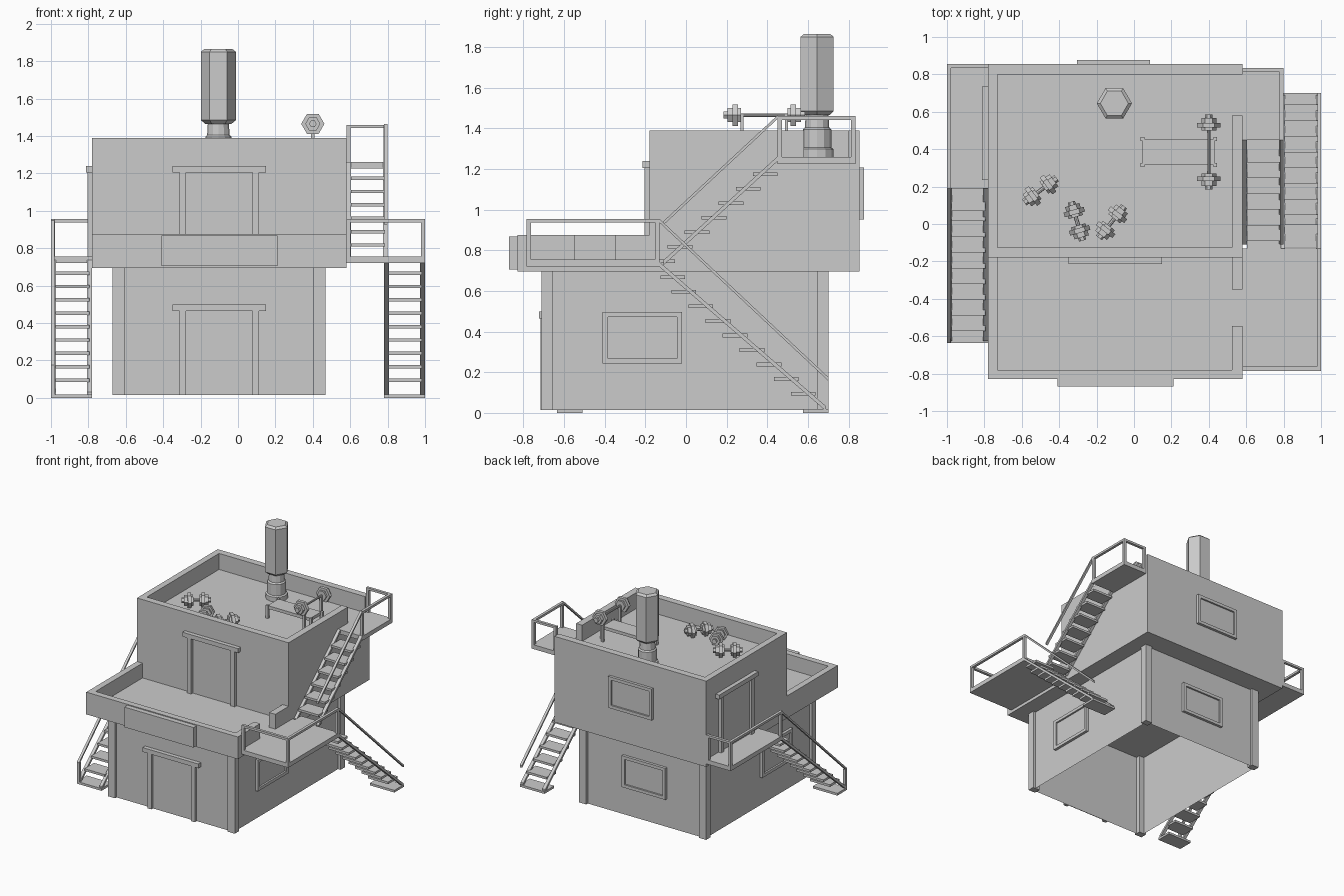
import bpy, math
from mathutils import Vector, Matrix

if "Cube" in bpy.data.objects:
    bpy.data.objects.remove(bpy.data.objects["Cube"])


def mesh(name, verts, faces):
    me = bpy.data.meshes.new(name)
    me.from_pydata(verts, [], faces)
    ob = bpy.data.objects.new(name, me)
    bpy.context.collection.objects.link(ob)
    return ob


def box(name, x, y, z, bottom=True):
    v = [(a, b, c) for c in z for b in y for a in x]
    f = [(4, 5, 7, 6), (0, 1, 5, 4), (1, 3, 7, 5), (3, 2, 6, 7), (2, 0, 4, 6)]
    return mesh(name, v, f + ([(0, 2, 3, 1)] if bottom else []))


def beam(name, p, q, w=.02, h=.018):
    # sloped bar in the yz plane with upright ends
    v = [(e[0] + a, e[1], e[2] + c) for e in (p, q) for a, c in
         ((-w/2, -h/2), (w/2, -h/2), (w/2, h/2), (-w/2, h/2))]
    f = [(i, (i+1) % 4, (i+1) % 4 + 4, i + 4) for i in range(4)]
    if q[1] > p[1]:
        f = [t[::-1] for t in f] + [(0, 1, 2, 3), (7, 6, 5, 4)]
    else:
        f += [(3, 2, 1, 0), (4, 5, 6, 7)]
    return mesh(name, v, f)


def lathe(name, prof, n, matrix, turn=0):
    # stacked rings (radius, height), capped at both ends
    v = [(r*math.cos(turn + 2*math.pi*i/n), r*math.sin(turn + 2*math.pi*i/n), z)
         for r, z in prof for i in range(n)]
    f = [(k*n + i, k*n + (i+1) % n, (k+1)*n + (i+1) % n, (k+1)*n + i)
         for k in range(len(prof) - 1) for i in range(n)]
    f += [tuple(range(n))[::-1], tuple(range((len(prof)-1)*n, len(prof)*n))]
    ob = mesh(name, v, f)
    ob.data.transform(matrix)
    return ob


# Ground floor: open-bottomed walls and corner pilasters
box("ground_walls", (-.65, .445), (-.69, .68), (.015, .695), bottom=False)
for x in ((-.67, -.605), (.405, .468)):
    for y in ((-.71, -.655), (.645, .70)):
        box("corner_pilaster", x, y, (.015, .695))

# Terrace slab with parapets, leaving a gap for the right landing
box("terrace_slab", (-.78, .58), (-.83, -.18), (.695, .755))
P = (.755, .875)
box("terrace_parapet_front", (-.78, .58), (-.83, -.78), P)
box("terrace_parapet_left", (-.78, -.73), (-.78, -.18), P)
box("terrace_parapet_right_a", (.525, .58), (-.78, -.545), P)
box("terrace_parapet_right_b", (.525, .58), (-.35, -.18), P)
box("blank_front_panel", (-.41, .21), (-.87, -.83), (.705, .868))

# Upper floor and roof parapets, leaving a gap for the upper landing
box("upper_floor", (-.78, .58), (-.18, .855), (.695, 1.26))
P = (1.26, 1.39)
box("roof_parapet_front", (-.78, .58), (-.18, -.125), P)
box("roof_parapet_back", (-.78, .58), (.80, .855), P)
box("roof_parapet_left", (-.78, -.73), (-.125, .80), P)
box("roof_parapet_right", (.525, .58), (-.125, .58), P)


# Openings: built in local (u, out, z), then placed on a wall
def place(ob, origin, angle):
    ob.data.transform(Matrix.Translation(origin) @ Matrix.Rotation(angle, 4, 'Z'))


def door(origin, angle, out=.025, h=.45):
    for s in (-1, 1):
        u = sorted((s*.177, s*.213))
        place(box("door_jamb", u, (-out, 0), (0, h)), origin, angle)
    place(box("door_header", (-.25, .25), (-out-.008, 0), (h, h + .035)), origin, angle)
    place(box("door_leaf", (-.177, .177), (-.004, 0), (0, h)), origin, angle)


def window(origin, angle):
    W, H, t, d = .195, .1275, .025, .022
    for s in (-1, 1):
        place(box("window_frame_side", sorted((s*W, s*(W-t))), (-d, 0), (-H, H)), origin, angle)
        place(box("window_frame_rail", (t-W, W-t), (-d, 0), sorted((s*H, s*(H-t)))), origin, angle)
    place(box("window_pane", (t-W, W-t), (-.008, 0), (t-H, H-t)), origin, angle)


R = math.pi / 2
door((-.10, -.69, .015), 0)
door((-.10, -.18, .755), 0)
door((-.78, .485, .755), -R)
window((.445, -.215, .37), R)
window((-.65, -.215, .37), -R)
window((-.11, .68, .37), 2*R)
window((-.11, .855, 1.08), 2*R)


# Landings with guard rails on the outer side and one end
def landing(name, x, y, top, outer, end, t=.022):
    box(name + "_deck", x, y, (top - .035, top))
    inner = x[0] if outer == x[1] else x[1]
    other = y[0] if end == y[1] else y[1]
    so = -1 if outer == x[1] else 1
    se = -1 if end == y[1] else 1
    ox, ey = sorted((outer, outer + so*t)), sorted((end, end + se*t))
    H = top + .20
    for px, py in ((ox, ey), (ox, sorted((other, other - se*t))),
                   (sorted((inner, inner - so*t)), ey)):
        box(name + "_post", px, py, (top, H - .018))
    box(name + "_side_rail", ox, y, (H - .018, H))
    ex = (x[0], ox[0]) if outer == x[1] else (ox[1], x[1])
    box(name + "_end_rail", ex, ey, (H - .018, H))


landing("right_landing", (.58, 1), (-.785, -.13), .755, 1, -.785)
landing("left_landing", (-1, -.78), (.19, .855), .755, -1, .855)
landing("upper_landing", (.58, .80), (.45, .835), 1.26, .80, .835)


# Stairs: treads between two thin stringers plus an outer handrail
def stair(name, x, treads, lo, hi, rail_lo, rail_hi, rail_x):
    for yc, z in treads:
        box(name + "_tread", (x[0] + .025, x[1] - .015), (yc - .061, yc + .061), (z - .009, z + .009))
    for sx in (x[0] + .013, x[1] - .013):
        beam(name + "_stringer", (sx, *lo), (sx, *hi), .026, .024)
    beam(name + "_handrail", (rail_x, *rail_lo), (rail_x, *rail_hi))


low = [(.577 - .084*k, .095 + .0715*k) for k in range(8)] + [(-.065, .667)]
lo, hi, rl, rh = (.69, .02), (-.13, .73), (.70, .167), (-.13, .945)
stair("right_stair", (.78, 1), low, lo, hi, rl, rh, .99)
box("right_stair_foot", (.78, 1), (.575, .70), (0, .018))


def flip(p):  # the left flight runs the opposite way
    return (.065 - p[0], p[1])


stair("left_stair", (-1, -.78), [flip(p) for p in low], flip(lo), flip(hi), flip(rl), flip(rh), -.99)
box("left_stair_foot", (-1, -.78), (-.635, -.51), (0, .018))
box("left_stair_newel", (-1, -.978), (-.635, -.613), (.018, .17))
stair("upper_stair", (.578, .80), [(.39 - .084*j, 1.175 - .0715*j) for j in range(7)],
      (-.11, .74), (.45, 1.25), (-.11, .935), (.45, 1.455), .79)

# Rooftop punch-bag column: pedestal and hexagonal bag
at = Matrix.Translation((-.105, .645, 0))
lathe("bag_pedestal", [(.082, 1.26), (.082, 1.298), (.07, 1.305), (.07, 1.395), (.06, 1.405),
                       (.056, 1.475)], 12, at)
lathe("hexagonal_bag", [(.07, 1.465), (.094, 1.485), (.094, 1.85), (.075, 1.865)], 6, at)


# Weights: a bar with two stepped hexagonal plate sets
def weights(name, centre, direction, half, bar_r, big, small):
    m = Matrix.Translation(centre) @ Vector(direction).to_track_quat('Z', 'Y').to_matrix().to_4x4()
    lathe(name + "_bar", [(bar_r, -half), (bar_r, half)], 8, m)
    for s in (0, math.pi):
        mm = m @ Matrix.Rotation(s, 4, 'X')
        lathe(name + "_plates", [(small, half - .015), (small, half), (big, half), (big, half + .026),
                                 (small, half + .026), (small, half + .052), (small*.5, half + .052),
                                 (small*.5, half + .07)], 6, mm)


weights("barbell", (.40, .385, 1.465), (0, 1, 0), .13, .008, .062, .04)
for c, d in (((-.50, .18), (.8, .6)), ((-.305, .015), (.28, -.96)), ((-.12, .01), (.62, .78))):
    weights("dumbbell", (*c, 1.31), (*d, 0), .038, .011, .056, .04)

# Bench and barbell rack
box("bench_pad", (.045, .43), (.315, .455), (1.335, 1.36))
for x in ((.035, .055), (.425, .445)):
    for y in ((.305, .325), (.445, .465)):
        box("bench_leg", x, y, (1.26, 1.365))
for y in (.275, .495):
    box("rack_upright", (.39, .41), (y - .008, y + .008), (1.26, 1.465))
